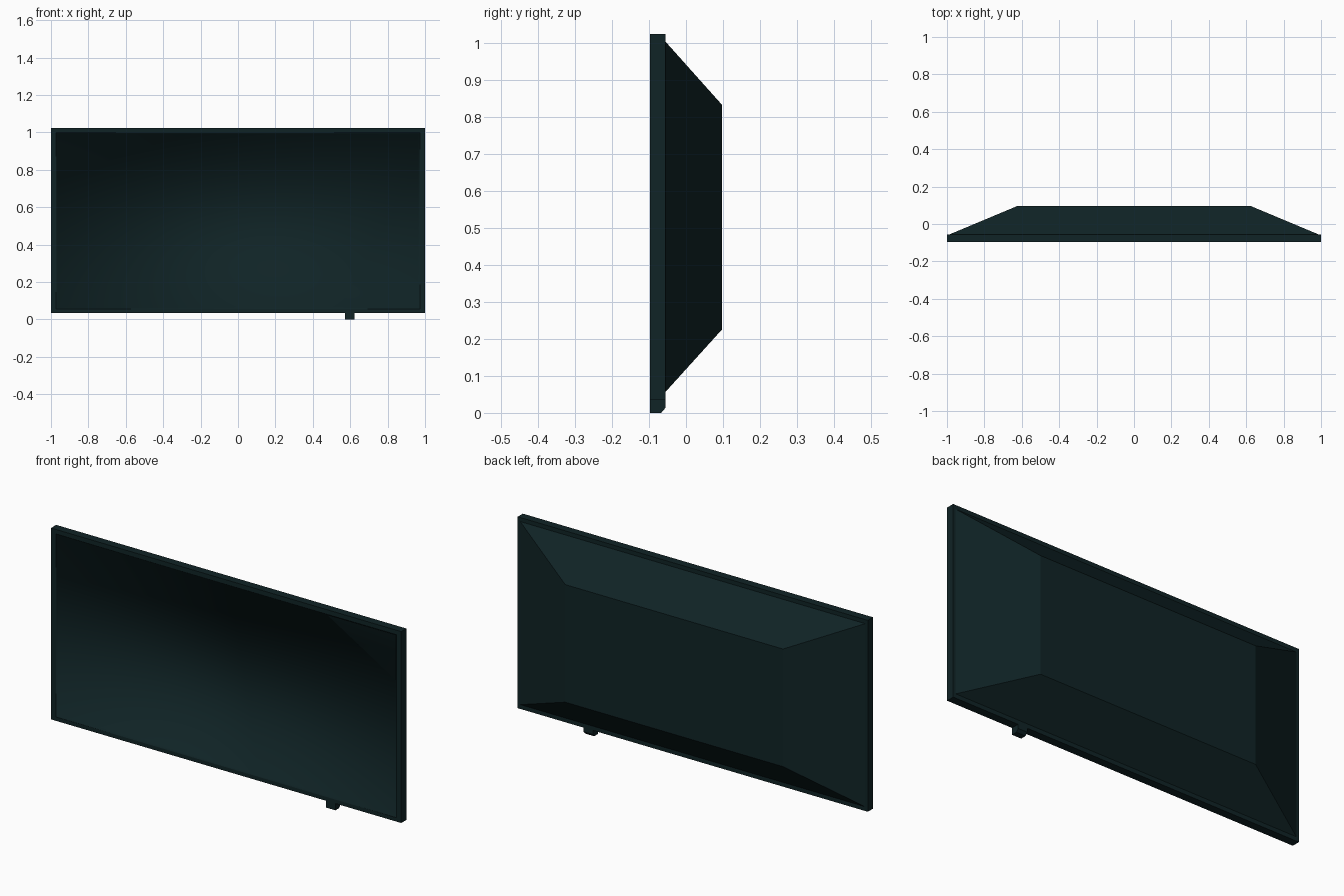
import bpy, bmesh

if "Cube" in bpy.data.objects:
    bpy.data.objects.remove(bpy.data.objects["Cube"])

dark = bpy.data.materials.new("dark teal plastic")
dark.diffuse_color = (0.005, 0.017, 0.019, 1)
dark.use_nodes = True
dark.node_tree.nodes["Principled BSDF"].inputs["Base Color"].default_value = dark.diffuse_color


def loft(name, rings, cap_start=False, cap_end=False, smooth=False):
    """Join rectangles (y, x0, x1, z0, z1) listed along the depth."""
    bm = bmesh.new()
    loops = []
    for y, x0, x1, z0, z1 in rings:
        corners = ((x0, z0), (x1, z0), (x1, z1), (x0, z1))
        loops.append([bm.verts.new((x, y, z)) for x, z in corners])
    for a, b in zip(loops, loops[1:]):
        for i in range(4):
            j = (i + 1) % 4
            bm.faces.new((a[i], a[j], b[j], b[i]))
    if cap_start:
        bm.faces.new(loops[0])
    if cap_end:
        bm.faces.new(loops[-1][::-1])
    for f in bm.faces:
        f.smooth = smooth
    me = bpy.data.meshes.new(name)
    bm.to_mesh(me)
    bm.free()
    me.materials.append(dark)
    ob = bpy.data.objects.new(name, me)
    bpy.context.collection.objects.link(ob)
    return ob


FRONT, REAR, BACK = -0.097, -0.055, 0.097

# recessed screen with its sloping inner rim
loft("screen", [(-0.089, -0.965, 0.965, 0.063, 0.992),
                (FRONT, -0.973, 0.973, 0.055, 1.0)],
     cap_start=True, smooth=True).data.flip_normals()
screen = bpy.data.objects["screen"]
screen.data.flip_normals()

# bezel around the screen, outer sides and rear ledge
loft("frame", [(FRONT, -0.973, 0.973, 0.055, 1.0),
               (FRONT, -1.0, 1.0, 0.035, 1.023),
               (REAR, -1.0, 1.0, 0.035, 1.023),
               (REAR, -0.985, 0.985, 0.057, 1.002)])

# tapered rear housing
loft("back_housing", [(REAR, -0.985, 0.985, 0.057, 1.002),
                      (BACK, -0.622, 0.622, 0.225, 0.832)], cap_end=True)

# small sensor block under the frame, chamfered at the lower back
loft("sensor_block", [(FRONT, 0.571, 0.624, 0.0, 0.036),
                      (-0.067, 0.571, 0.624, 0.0, 0.036),
                      (REAR, 0.571, 0.624, 0.014, 0.036)],
     cap_start=True, cap_end=True)

# make every face point outwards: screen rim and cap face the front
for ob in bpy.data.objects:
    if ob.name == "screen":
        continue
    bm = bmesh.new()
    bm.from_mesh(ob.data)
    if ob.name == "sensor_block":
        bmesh.ops.recalc_face_normals(bm, faces=bm.faces)
    bm.to_mesh(ob.data)
    bm.free()
